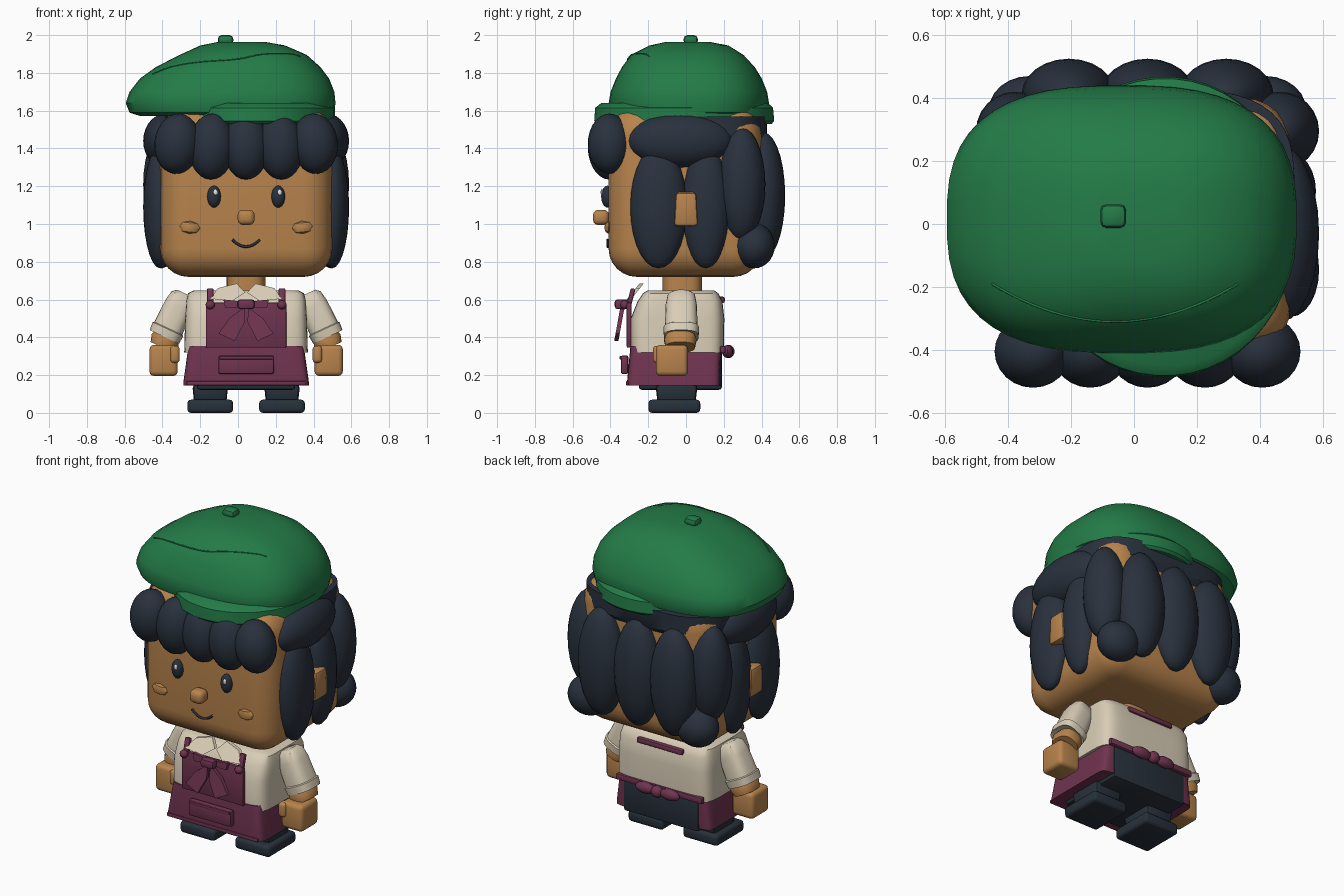
import bpy, bmesh
from math import cos, sin, pi, radians, copysign
from mathutils import Vector
from mathutils.bvhtree import BVHTree

if "Cube" in bpy.data.objects:
    bpy.data.objects.remove(bpy.data.objects["Cube"], do_unlink=True)

CX = 0.043  # body centre line


def material(name, rgb):
    m = bpy.data.materials.new(name)
    m.use_nodes = True
    m.diffuse_color = (*rgb, 1)
    m.node_tree.nodes["Principled BSDF"].inputs["Base Color"].default_value = (*rgb, 1)
    return m


GREEN = material("beret green", (0.017, 0.2, 0.064))
HAIR = material("hair blue black", (0.022, 0.031, 0.047))
SKIN = material("skin tan", (0.48, 0.23, 0.073))
CREAM = material("shirt cream", (0.69, 0.61, 0.47))
PLUM = material("apron plum", (0.16, 0.034, 0.08))
NAVY = material("trouser navy", (0.02, 0.03, 0.043))
WHITE = material("eye white", (0.85, 0.85, 0.85))


def finish(name, bm, mat, loc=(0, 0, 0), rot=(0, 0, 0)):
    """Smooth shading with sharp edges kept, then link the part."""
    bmesh.ops.recalc_face_normals(bm, faces=bm.faces)
    for f in bm.faces:
        f.smooth = True
    for e in bm.edges:
        e.smooth = e.calc_face_angle(pi) < radians(40)
    mesh = bpy.data.meshes.new(name)
    bm.to_mesh(mesh)
    bm.free()
    mesh.materials.append(mat)
    ob = bpy.data.objects.new(name, mesh)
    ob.location, ob.rotation_euler = loc, rot
    bpy.context.collection.objects.link(ob)
    return ob


def box(name, c, size, mat, bevel=0.01, seg=2, rot=(0, 0, 0), top=1.0):
    bm = bmesh.new()
    bmesh.ops.create_cube(bm, size=1)
    for v in bm.verts:
        k = top if v.co.z > 0 else 1
        v.co = Vector((v.co.x * size[0] * k, v.co.y * size[1] * k, v.co.z * size[2]))
    bmesh.ops.bevel(bm, geom=bm.edges[:], offset=bevel, segments=seg, profile=0.5, affect='EDGES')
    return finish(name, bm, mat, c, rot)


def blob(name, c, r, mat, rot=(0, 0, 0), seg=24):
    bm = bmesh.new()
    bmesh.ops.create_uvsphere(bm, u_segments=seg, v_segments=max(4, seg * 3 // 5), radius=1)
    bmesh.ops.scale(bm, vec=r, verts=bm.verts)
    return finish(name, bm, mat, c, rot)


def loft(name, rings, power, mat, loc=(0, 0, 0), rot=(0, 0, 0), n=48):
    """Stack superellipse rings given as (z, x0, x1, y0, y1)."""
    bm = bmesh.new()
    loops = []
    for z, x0, x1, y0, y1 in rings:
        loop = []
        for i in range(n):
            a = 2 * pi * (i + 0.5) / n
            px, py = (copysign(abs(f) ** (2 / power), f) for f in (cos(a), sin(a)))
            loop.append(bm.verts.new(((x0 + x1 + (x1 - x0) * px) / 2, (y0 + y1 + (y1 - y0) * py) / 2, z)))
        loops.append(loop)
    for a, b in zip(loops, loops[1:]):
        for i in range(n):
            bm.faces.new((a[i], a[(i + 1) % n], b[(i + 1) % n], b[i]))
    bm.faces.new(loops[0])
    bm.faces.new(loops[-1])
    return finish(name, bm, mat, loc, rot)


def plate(name, pts, y, lean, thick, mat, side):
    """Thin leaning panel; pts are (distance from centre line, z)."""
    bm = bmesh.new()
    zref = min(p[1] for p in pts)
    f = bm.faces.new([bm.verts.new((CX + side * x, y + lean * (z - zref), z)) for x, z in pts])
    ext = bmesh.ops.extrude_face_region(bm, geom=[f])
    moved = [v for v in ext["geom"] if isinstance(v, bmesh.types.BMVert)]
    bmesh.ops.translate(bm, vec=(0, thick, 0), verts=moved)
    return finish(name, bm, mat)


def tube(name, pts, radius, mat):
    cu = bpy.data.curves.new(name, 'CURVE')
    cu.dimensions, cu.bevel_depth, cu.bevel_resolution = '3D', radius, 2
    sp = cu.splines.new('POLY')
    sp.points.add(len(pts) - 1)
    for p, co in zip(sp.points, pts):
        p.co = (*co, 1)
    cu.materials.append(mat)
    bpy.context.collection.objects.link(bpy.data.objects.new(name, cu))


# Head and face
box("head", (CX, -0.005, 1.17), (0.91, 0.81, 0.9), SKIN, 0.15, 6)
loft("neck", [(0.6, -0.06, 0.145, -0.125, 0.085), (0.76, -0.06, 0.145, -0.125, 0.085)], 3, SKIN)
box("nose", (CX, -0.45, 1.035), (0.09, 0.085, 0.08), SKIN, 0.028, 3)
tube("mouth", [(CX + 0.073 * t / 6, -0.414, 0.88 + 0.037 * (t / 6) ** 2) for t in range(-6, 7)], 0.007, HAIR)
for s in (-1, 1):
    blob("eye", (CX + s * 0.17, -0.415, 1.145), (0.036, 0.034, 0.058), HAIR)
    blob("eye_glint", (CX + s * 0.17 + 0.008, -0.445, 1.168), (0.011, 0.007, 0.017), WHITE, seg=10)
    blob("cheek", (CX + s * 0.298, -0.41, 0.982), (0.055, 0.023, 0.034), SKIN, (0, -s * 0.1, 0), 8)
    box("ear", (CX + s * 0.492, 0, 1.08), (0.1, 0.13, 0.18), SKIN, 0.02, 2, (0, s * 0.06, 0), 0.85)

# Hair: cap under the hat, fringe, side locks, back locks
loft("hair_cap", [(1.4, -0.36, 0.44, -0.2, 0.38), (1.46, -0.425, 0.51, -0.26, 0.43),
                  (1.57, -0.425, 0.51, -0.28, 0.43)], 3.4, HAIR)
for i in range(-2, 3):
    low = 0.03 if abs(i) < 2 else 0
    blob("fringe_lock", (CX + i * 0.182, -0.405, 1.425 - low / 2),
         (0.122, 0.115, 0.16 + low / 2), HAIR, (0, -i * 0.05, 0))
for s in (-1, 1):
    blob("side_hair_top", (CX + s * 0.425, -0.03, 1.44), (0.12, 0.28, 0.145), HAIR)
    blob("front_side_lock", (CX + s * 0.455, -0.145, 1.09), (0.09, 0.15, 0.325), HAIR)
    blob("rear_side_lock", (CX + s * 0.445, 0.105, 1.09), (0.09, 0.125, 0.325), HAIR)
    blob("corner_lock", (CX + s * 0.42, 0.295, 1.21), (0.125, 0.125, 0.3), HAIR)
    blob("nape_curl", (CX + s * 0.375, 0.36, 0.885), (0.13, 0.11, 0.12), HAIR)
for i in (-1, 0, 1):
    blob("back_lock", (CX + i * 0.25, 0.41, 1.15), (0.15, 0.115, 0.335), HAIR)

# Beret drooping to one side, with band, seam and stem
beret = loft("beret", [
    (1.572, -0.52, 0.47, -0.36, 0.39), (1.59, -0.575, 0.51, -0.395, 0.425),
    (1.64, -0.595, 0.517, -0.41, 0.44), (1.70, -0.575, 0.511, -0.4, 0.43),
    (1.77, -0.52, 0.483, -0.372, 0.402), (1.83, -0.437, 0.438, -0.34, 0.365),
    (1.895, -0.31, 0.365, -0.292, 0.305), (1.945, -0.2, 0.25, -0.195, 0.225),
    (1.963, -0.11, 0.15, -0.11, 0.13)], 2.7, GREEN)
loft("beret_band", [(1.53, -0.3, 0.495, -0.47, 0.455), (1.545, -0.32, 0.515, -0.487, 0.468),
                    (1.615, -0.32, 0.515, -0.482, 0.462), (1.64, -0.28, 0.485, -0.45, 0.435)], 2.05, GREEN)
box("beret_stem", (-0.066, 0.025, 1.975), (0.082, 0.075, 0.05), GREEN, 0.02, 2)
bm = bmesh.new()
bm.from_mesh(beret.data)
tree = BVHTree.FromBMesh(bm)
seam = []
for i in range(-12, 13):
    t = i / 12
    hit = tree.ray_cast(Vector((-0.06 + 0.39 * t, -0.31 + 0.12 * t * t, 3)), Vector((0, 0, -1)))[0]
    seam.append(hit)
bm.free()
tube("beret_seam", seam, 0.004, GREEN)

# Shirt body
loft("shirt", [(0.32, -0.285, 0.37, -0.293, 0.2), (0.5, -0.28, 0.365, -0.293, 0.203),
               (0.59, -0.275, 0.36, -0.257, 0.193), (0.633, -0.265, 0.35, -0.228, 0.172),
               (0.648, -0.235, 0.32, -0.205, 0.15)], 7, CREAM)

# Arms
for s in (-1, 1):
    x = CX + s * 0.378
    tilt = (0, -s * radians(25), 0)
    rings = [(z, -r, r, -r - 0.005, r + 0.005) for z, r in (
        (-0.122, 0.07), (-0.13, 0.086), (-0.085, 0.09), (-0.08, 0.082),
        (0.05, 0.078), (0.105, 0.068), (0.125, 0.045))]
    loft("sleeve", rings, 3, CREAM, (x, -0.025, 0.52), tilt, 24)
    loft("forearm", [(-0.19, -0.066, 0.066, -0.078, 0.078), (-0.15, -0.078, 0.078, -0.086, 0.086),
                     (-0.1, -0.06, 0.06, -0.07, 0.07)], 2.5, SKIN, (x - s * 0.012, -0.03, 0.52), tilt, 24)
    box("hand", (CX + s * 0.437, -0.075, 0.278), (0.15, 0.17, 0.165), SKIN, 0.025, 3)
    box("thumb", (CX + s * 0.377, -0.145, 0.31), (0.05, 0.06, 0.09), SKIN, 0.018, 3)

# Trousers, legs and shoes
box("trousers", (CX, -0.03, 0.24), (0.52, 0.44, 0.235), NAVY, 0.015)
for s in (-1, 1):
    box("leg", (CX + s * 0.19, -0.05, 0.1), (0.17, 0.2, 0.1), NAVY, 0.02, 2, (0, 0, 0), 1.12)
    box("shoe", (CX + s * 0.19, -0.062, 0.035), (0.242, 0.275, 0.07), NAVY, 0.02, 3)

# Apron
loft("apron_skirt", [(0.145, -0.29, 0.376, -0.31, 0.18), (0.165, -0.289, 0.375, -0.312, 0.181),
                     (0.335, -0.265, 0.351, -0.296, 0.184), (0.355, -0.26, 0.346, -0.294, 0.184)],
     14, PLUM)
box("apron_hem", (CX, -0.311, 0.157), (0.63, 0.012, 0.022), PLUM, 0.004)
box("apron_bib", (CX, -0.302, 0.465), (0.427, 0.025, 0.24), PLUM, 0.008)
box("apron_pocket", (CX, -0.325, 0.255), (0.295, 0.04, 0.1), PLUM, 0.012)
box("pocket_flap", (CX, -0.345, 0.292), (0.28, 0.012, 0.018), PLUM, 0.004)
box("back_strap", (CX, 0.188, 0.598), (0.32, 0.035, 0.035), PLUM, 0.012)
box("waist_tie", (CX, 0.195, 0.335), (0.6, 0.03, 0.04), PLUM, 0.01)
blob("tie_knot", (CX, 0.225, 0.325), (0.038, 0.032, 0.036), PLUM, seg=12)
for s in (-1, 1):
    blob("tie_loop", (CX + s * 0.085, 0.22, 0.325), (0.068, 0.03, 0.034), PLUM, seg=12)
    box("shoulder_strap", (CX + s * 0.19, -0.292, 0.61), (0.036, 0.025, 0.1), PLUM, 0.008, 2, (-0.25, 0, 0))
    blob("strap_button", (CX + s * 0.19, -0.325, 0.572), (0.026, 0.024, 0.024), PLUM, seg=10)

# Collar flaps and neckerchief
for s in (-1, 1):
    plate("collar_flap", [(0.005, 0.637), (0.05, 0.685), (0.15, 0.66), (0.19, 0.605), (0.075, 0.59)],
          -0.322, 0.8, 0.022, CREAM, s)
    plate("kerchief_tail", [(0.01, 0.56), (0.09, 0.5), (0.145, 0.42), (0.06, 0.38), (0.008, 0.48)],
          -0.38, 0.18, 0.022, PLUM, s)
    plate("kerchief_wing", [(0.02, 0.59), (0.12, 0.6), (0.11, 0.555), (0.02, 0.56)],
          -0.34, 0.1, 0.022, PLUM, s)
box("kerchief_knot", (CX, -0.35, 0.575), (0.09, 0.055, 0.052), PLUM, 0.015)
